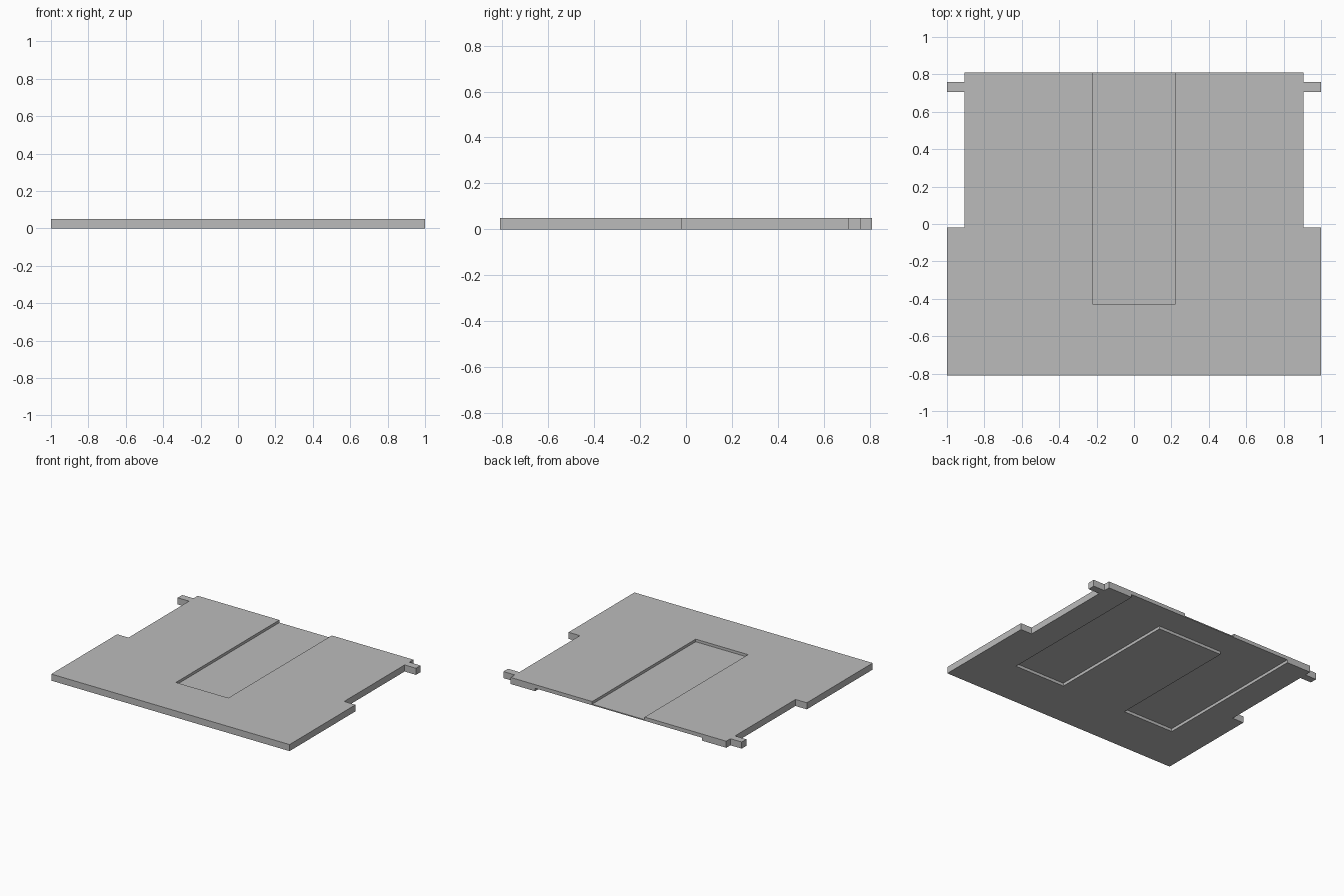
import bpy
import bmesh

if "Cube" in bpy.data.objects:
    bpy.data.objects.remove(bpy.data.objects["Cube"], do_unlink=True)

THICK = 0.05
BACK = 0.81
TOP_DEPTH = 0.02
UNDER_DEPTH = 0.022

grey = bpy.data.materials.new("plain grey")
grey.use_nodes = True
colour = (0.5, 0.5, 0.5, 1)
grey.diffuse_color = colour
grey.node_tree.nodes["Principled BSDF"].inputs["Base Color"].default_value = colour


def prism(name, half, z0, z1):
    """Extrude an outline given by its +x half, mirrored across x = 0."""
    outline = half + [(-x, y) for x, y in reversed(half)]
    bm = bmesh.new()
    base = bm.faces.new([bm.verts.new((x, y, z0)) for x, y in outline])
    top = bmesh.ops.extrude_face_region(bm, geom=[base])["geom"]
    verts = [g for g in top if isinstance(g, bmesh.types.BMVert)]
    bmesh.ops.translate(bm, verts=verts, vec=(0, 0, z1 - z0))
    bmesh.ops.recalc_face_normals(bm, faces=bm.faces)
    mesh = bpy.data.meshes.new(name)
    bm.to_mesh(mesh)
    bm.free()
    mesh.materials.append(grey)
    obj = bpy.data.objects.new(name, mesh)
    bpy.context.collection.objects.link(obj)
    return obj


def carve(target, cutter):
    """Subtract the cutter, apply the cut and discard the cutter."""
    cutter.hide_render = True
    cut = target.modifiers.new(cutter.name, 'BOOLEAN')
    cut.operation = 'DIFFERENCE'
    cut.solver = 'EXACT'
    cut.object = cutter
    bpy.context.view_layer.objects.active = target
    bpy.ops.object.modifier_apply(modifier=cut.name)
    bpy.data.objects.remove(cutter, do_unlink=True)


# Flat panel: wide front, narrower rear with a side tab near the back
panel = prism("panel", [
    (1, -BACK), (1, -0.02), (0.905, -0.02), (0.905, 0.705),
    (1, 0.705), (1, 0.76), (0.905, 0.76), (0.905, BACK)], 0, THICK)

# Shallow channel on top, open at the back edge
carve(panel, prism("top_channel_cutter", [(0.22, -0.43), (0.22, 1)],
                   THICK - TOP_DEPTH, THICK + 0.1))

# U-shaped recess underneath, leaving a central tongue
carve(panel, prism("under_recess_cutter", [
    (0.275, 0.6), (0.275, -0.43), (0.7, -0.43), (0.7, 1)],
    -0.1, UNDER_DEPTH))
